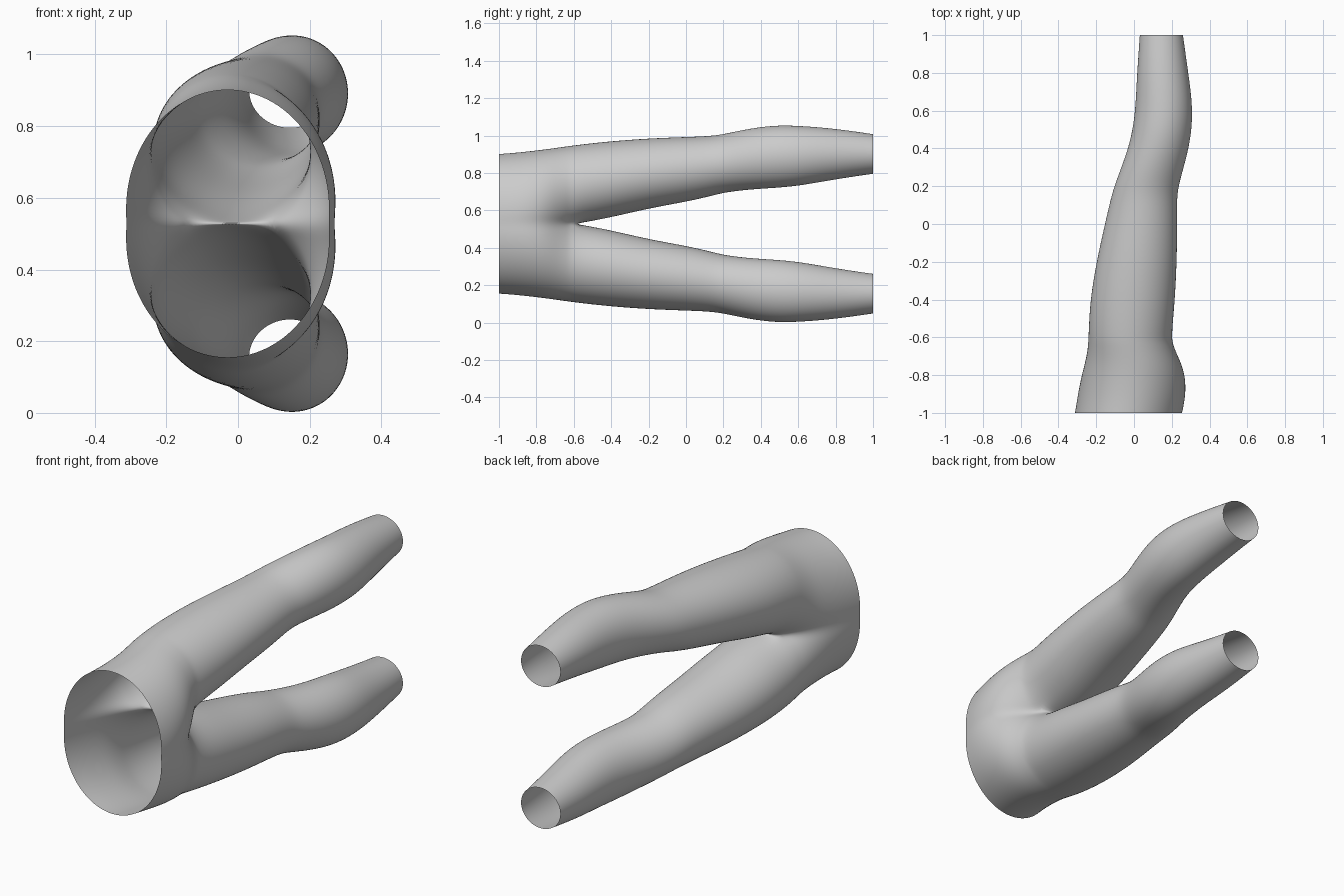
import bpy, bmesh, math

if "Cube" in bpy.data.objects:
    bpy.data.objects.remove(bpy.data.objects["Cube"])

MID = 0.528          # height of the mirror plane between the legs
ARC, INNER = 24, 6   # segments of the outer arc and of the inner thigh
PHI = 60             # the inner thigh spans 240..300 degrees

# Hip rows: y, left x, right x, top z, degrees the arc wraps below its centre
hips = [(-1.0, -.313, .255, .902, 7), (-.93, -.302, .27, .907, 8), (-.86, -.29, .275, .914, 11),
        (-.79, -.275, .268, .922, 17), (-.73, -.26, .248, .93, 26), (-.68, -.25, .225, .937, 38),
        (-.64, -.245, .21, .943, 50), (-.61, -.243, .202, .947, PHI)]
# Leg rows: y, left x, right x, top z, bottom z
legs = [(-.54, -.24, .205, .956, .536), (-.4, -.233, .218, .971, .562), (-.2, -.2, .228, .986, .61),
        (0, -.155, .23, .993, .645), (.13, -.125, .228, .998, .675), (.2, -.105, .236, 1.008, .694),
        (.3, -.068, .264, 1.03, .707), (.4, -.032, .29, 1.047, .715), (.5, -.008, .306, 1.056, .721),
        (.6, .005, .31, 1.053, .731), (.7, .011, .302, 1.046, .748), (.8, .016, .288, 1.036, .765),
        (.9, .023, .274, 1.023, .781), (1.0, .03, .26, 1.008, .795)]


def arc_angles(phi):
    return [math.radians(-phi + (180 + 2 * phi) * i / ARC) for i in range(ARC + 1)]


def inner_angles():
    return [math.radians(180 + PHI + (180 - 2 * PHI) * i / INNER) for i in range(1, INNER)]


bm = bmesh.new()
rows = []
# Hips: open arcs that end on the mirror plane
for y, x0, x1, top, phi in hips:
    s = math.sin(math.radians(phi))
    b = (top - MID) / (1 + s)
    cx, a = (x0 + x1) / 2, (x1 - x0) / 2
    row = [bm.verts.new((cx + a * math.cos(t), y, max(0, s * b + b * math.sin(t))))
           for t in arc_angles(phi)]
    row[0].co.z = row[-1].co.z = 0
    rows.append(row)
# Crotch seam closes the last hip arc into a ring
rows[-1] += [bm.verts.new((cx + a * math.cos(t), y + .015, 0)) for t in inner_angles()]
# Leg: closed rings
for y, x0, x1, top, bottom in legs:
    cx, a, cz, b = (x0 + x1) / 2, (x1 - x0) / 2, (top + bottom) / 2, (top - bottom) / 2
    rows.append([bm.verts.new((cx + a * math.cos(t), y, cz + b * math.sin(t) - MID))
                 for t in arc_angles(PHI) + inner_angles()])
# Skin the rows
for r, (p, q) in enumerate(zip(rows, rows[1:])):
    closed = r >= len(hips) - 1
    n = len(p) if closed else ARC
    for i in range(n):
        j = (i + 1) % len(p)
        bm.faces.new((p[i], p[j], q[j], q[i]))
bmesh.ops.recalc_face_normals(bm, faces=bm.faces)
# Outward check on the top of the waist
bm.faces.ensure_lookup_table()
if bm.faces[ARC // 2].normal.z < 0:
    bmesh.ops.reverse_faces(bm, faces=bm.faces)

mesh = bpy.data.meshes.new("trousers")
bm.to_mesh(mesh)
bm.free()
trousers = bpy.data.objects.new("trousers", mesh)
bpy.context.collection.objects.link(trousers)
trousers.location.z = MID

# Grey cloth
cloth = bpy.data.materials.new("grey_cloth")
cloth.diffuse_color = (0.6, 0.6, 0.6, 1)
cloth.use_nodes = True
cloth.node_tree.nodes["Principled BSDF"].inputs["Base Color"].default_value = cloth.diffuse_color
mesh.materials.append(cloth)

# Second leg and smoothing
mirror = trousers.modifiers.new("second_leg", 'MIRROR')
mirror.use_axis = (False, False, True)
mirror.use_clip = True
mirror.merge_threshold = 0.0005
smooth = trousers.modifiers.new("smooth", 'SUBSURF')
smooth.levels = smooth.render_levels = 2
for poly in mesh.polygons:
    poly.use_smooth = True
